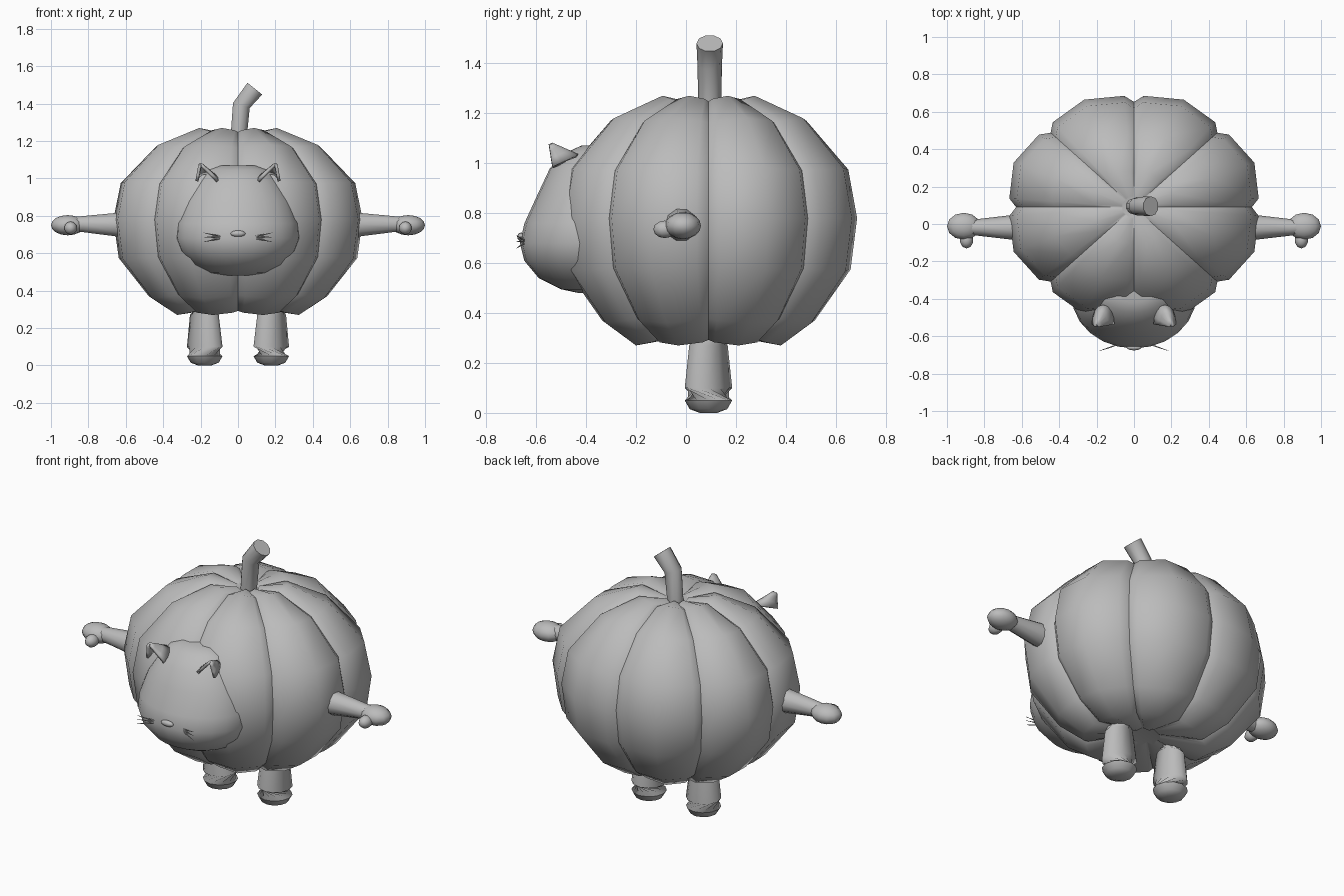
import bpy, bmesh, math
from mathutils import Vector

if "Cube" in bpy.data.objects:
    bpy.data.objects.remove(bpy.data.objects["Cube"])

grey = bpy.data.materials.new("plain_grey")
grey.use_nodes = True
grey.diffuse_color = (0.5, 0.5, 0.5, 1)
grey.node_tree.nodes["Principled BSDF"].inputs["Base Color"].default_value = (0.5, 0.5, 0.5, 1)


def finish(name, bm, angle=50):
    bmesh.ops.recalc_face_normals(bm, faces=bm.faces[:])
    mesh = bpy.data.meshes.new(name)
    bm.to_mesh(mesh)
    bm.free()
    mesh.materials.append(grey)
    ob = bpy.data.objects.new(name, mesh)
    bpy.context.scene.collection.objects.link(ob)
    bpy.ops.object.select_all(action='DESELECT')
    ob.select_set(True)
    bpy.context.view_layer.objects.active = ob
    bpy.ops.object.shade_smooth_by_angle(angle=math.radians(angle))
    return ob


def loft(name, rings, closed=True, angle=50):
    """Skin a stack of equal-length rings; closed rings get end caps."""
    bm = bmesh.new()
    rows = [[bm.verts.new(p) for p in ring] for ring in rings]
    n = len(rows[0])
    for a, b in zip(rows, rows[1:]):
        for i in range(n if closed else n - 1):
            j = (i + 1) % n
            bm.faces.new((a[i], a[j], b[j], b[i]))
    if closed:
        bm.faces.new(rows[0])
        bm.faces.new(rows[-1])
    return finish(name, bm, angle)


def tube(name, stations, sides=10, angle=50):
    """Round tube through (point, radius) stations."""
    pts = [Vector(p) for p, r in stations]
    rings = []
    for i, (p, r) in enumerate(stations):
        d = pts[min(i + 1, len(pts) - 1)] - pts[max(i - 1, 0)]
        q = d.to_track_quat('Z', 'Y')
        rings.append([pts[i] + q @ Vector((r * math.cos(t), r * math.sin(t), 0))
                      for t in (math.tau * k / sides for k in range(sides))])
    return loft(name, rings, angle=angle)


def ball(name, centre, radii, u=12, v=8):
    bm = bmesh.new()
    bmesh.ops.create_uvsphere(bm, u_segments=u, v_segments=v, radius=1)
    bmesh.ops.scale(bm, vec=radii, verts=bm.verts[:])
    bmesh.ops.translate(bm, vec=centre, verts=bm.verts[:])
    return finish(name, bm, 60)


# Pumpkin body: eight lobes with a sharp crease between neighbours
MID_Y, MID_Z, STRETCH = 0.09, 0.77, 1.12
profile = [(0.08, 0.31), (0.314, 0.27), (0.445, 0.36), (0.595, 0.57),
           (0.622, 0.78), (0.585, 0.98), (0.41, 1.18), (0.2, 1.27), (0.06, 1.24)]
columns = [(0, 0.905, 0.955), (4.5, 0.96, 0.975), (22.5, 1, 1), (40.5, 0.96, 0.975)]
rings = []
for r, z in profile:
    ring = []
    for lobe in range(8):
        for deg, kr, kz in columns:
            a = math.radians(lobe * 45 + deg)
            ring.append((STRETCH * r * kr * math.cos(a), MID_Y + r * kr * math.sin(a),
                         MID_Z + (z - MID_Z) * kz))
    rings.append(ring)
loft("pumpkin_body", rings)

# Bent stem
tube("stem", [((0, 0.095, 1.18), 0.045), ((0.018, 0.095, 1.39), 0.049),
              ((0.09, 0.095, 1.48), 0.053)])

# Head: half-width and front depth for each height
head_rows = [(0.48, 0.06, -0.43), (0.495, 0.15, -0.5), (0.54, 0.24, -0.59),
             (0.61, 0.308, -0.648), (0.68, 0.334, -0.665), (0.76, 0.328, -0.647),
             (0.88, 0.287, -0.592), (0.98, 0.222, -0.545), (1.045, 0.16, -0.475),
             (1.07, 0.09, -0.42)]
BACK = -0.38
rings = []
for z, w, front in head_rows:
    ring = []
    for k in range(24):
        t = math.tau * k / 24
        depth = (BACK - front) if math.sin(t) < 0 else 0.08
        ring.append((w * math.cos(t), BACK + depth * math.sin(t), z))
    rings.append(ring)
loft("head", rings)

# Nose
ball("nose", (0, -0.66, 0.705), (0.04, 0.016, 0.017))

for side, s in (("left", 1), ("right", -1)):
    # Ear: open-fronted curved shell drawn up to a forward tip
    tip = Vector((s * 0.203, -0.55, 1.08))
    rings = []
    for f in (0, 0.35, 0.7, 0.9):
        ring = []
        for k in range(9):
            t = math.pi * k / 8
            base = Vector((s * (0.165 - 0.055 * math.cos(t)),
                           -0.535 + 0.1 * math.sin(t), 0.985 + 0.045 * math.sin(t)))
            ring.append(base.lerp(tip, f))
        rings.append(ring)
    ear = loft(side + "_ear", rings, closed=False)
    shell = ear.modifiers.new("thickness", 'SOLIDIFY')
    shell.thickness = 0.016
    shell.offset = 0

    # Whiskers
    for i, (z0, z1) in enumerate(((0.69, 0.71), (0.685, 0.687), (0.68, 0.66))):
        tube(f"{side}_whisker_{i + 1}",
             [((s * 0.09, -0.645, z0), 0.004), ((s * 0.14, -0.663, (z0 + z1) / 2), 0.003),
              ((s * 0.185, -0.678, z1), 0.001)], 5)

    # Arm, hand and thumb
    tube(side + "_arm", [((s * 0.57, -0.018, 0.753), 0.072), ((s * 0.65, -0.018, 0.753), 0.066),
                         ((s * 0.83, -0.018, 0.756), 0.045), ((s * 0.9, -0.016, 0.753), 0.04)])
    ball(side + "_hand", (s * 0.91, -0.012, 0.75), (0.09, 0.072, 0.054))
    ball(side + "_thumb", (s * 0.895, -0.085, 0.735), (0.036, 0.046, 0.035), 10, 6)

    # Leg with a rounded foot
    tube(side + "_leg", [((s * 0.178, MID_Y, 0), 0.035), ((s * 0.178, MID_Y, 0.015), 0.075),
                         ((s * 0.178, MID_Y, 0.05), 0.095), ((s * 0.178, MID_Y, 0.1), 0.095),
                         ((s * 0.18, MID_Y, 0.27), 0.077), ((s * 0.18, MID_Y, 0.36), 0.07)], 12)
